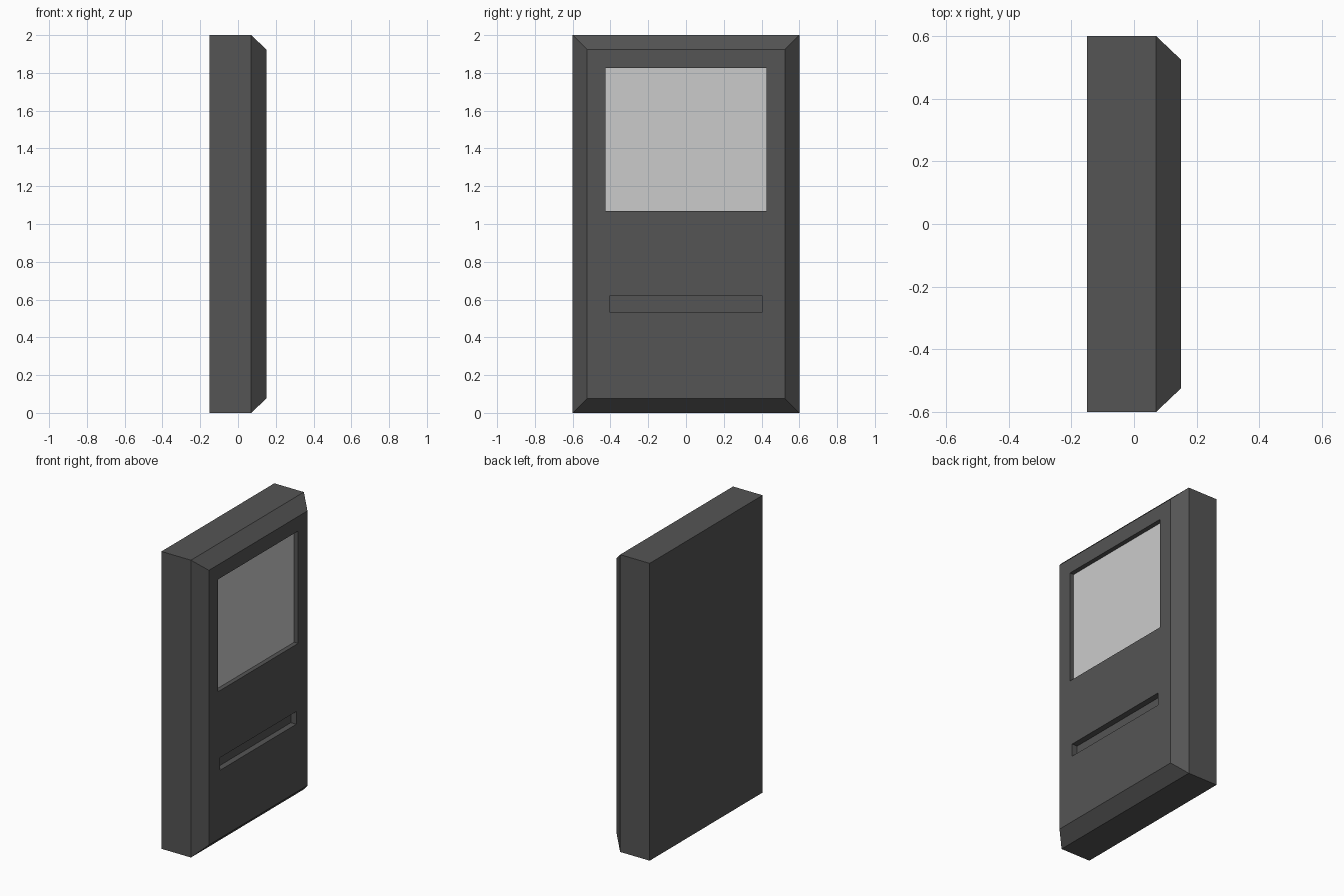
import bpy, bmesh

if "Cube" in bpy.data.objects:
    bpy.data.objects.remove(bpy.data.objects["Cube"])

BACK, SHOULDER, FRONT = -0.15, 0.07, 0.15


def add_object(name, bm, color=None):
    bmesh.ops.recalc_face_normals(bm, faces=bm.faces)
    mesh = bpy.data.meshes.new(name)
    bm.to_mesh(mesh)
    bm.free()
    obj = bpy.data.objects.new(name, mesh)
    bpy.context.collection.objects.link(obj)
    if color:
        mat = bpy.data.materials.new(name + "_material")
        mat.diffuse_color = color
        mat.use_nodes = True
        mat.node_tree.nodes["Principled BSDF"].inputs["Base Color"].default_value = mat.diffuse_color
        mesh.materials.append(mat)
    return obj


def box(name, x0, x1, half_y, z0, z1, color=None):
    bm = bmesh.new()
    bmesh.ops.create_cube(bm, size=1)
    bmesh.ops.scale(bm, vec=(x1 - x0, 2 * half_y, z1 - z0), verts=bm.verts)
    bmesh.ops.translate(bm, vec=((x0 + x1) / 2, 0, (z0 + z1) / 2), verts=bm.verts)
    return add_object(name, bm, color)


# Casing: rectangular rings skinned from the back to the chamfered front
bm = bmesh.new()
rings = []
for x, inset in ((BACK, 0), (SHOULDER, 0), (FRONT, 0.076)):
    y, z0, z1 = 0.6 - inset, inset, 2 - inset
    rings.append([bm.verts.new((x, a, b))
                  for a, b in ((-y, z0), (y, z0), (y, z1), (-y, z1))])
for a, b in zip(rings, rings[1:]):
    for i in range(4):
        j = (i + 1) % 4
        bm.faces.new((a[i], a[j], b[j], b[i]))
bm.faces.new(rings[0])
bm.faces.new(rings[-1])
casing = add_object("casing", bm, (0.09, 0.09, 0.09, 1))

# Recesses for the display and the slot
for name, depth, half_y, z0, z1 in (("display_cutter", 0.04, 0.426, 1.07, 1.826),
                                    ("slot_cutter", 0.04, 0.405, 0.534, 0.619)):
    cutter = box(name, FRONT - depth, FRONT + 0.1, half_y, z0, z1)
    cutter.hide_render = True
    cutter.display_type = 'WIRE'
    mod = casing.modifiers.new(name, 'BOOLEAN')
    mod.operation = 'DIFFERENCE'
    mod.solver = 'EXACT'
    mod.object = cutter

# Display panel lying on the floor of its recess
box("display_panel", FRONT - 0.04, FRONT - 0.03, 0.426, 1.07, 1.826, (0.8, 0.8, 0.8, 1))
